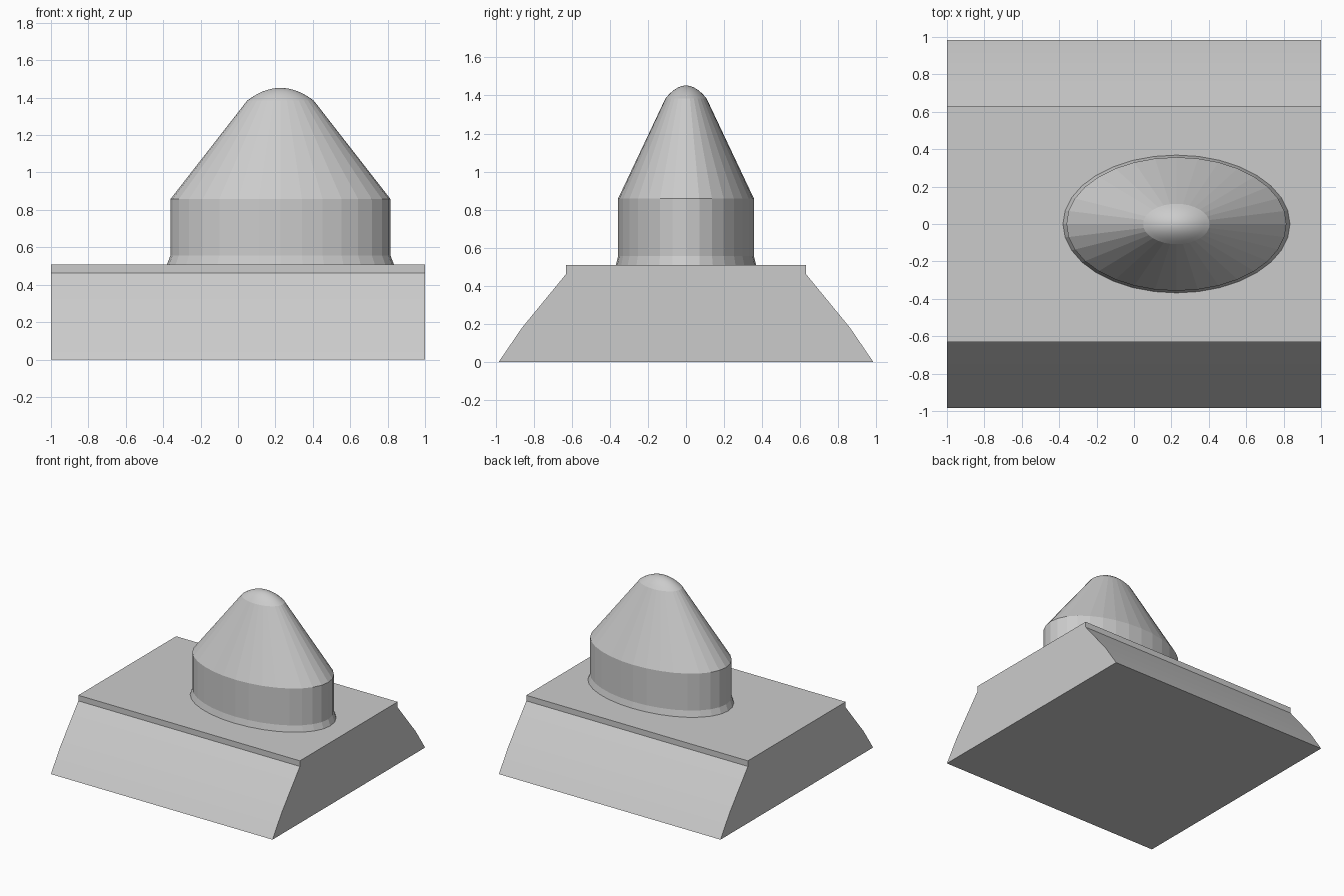
import bpy, bmesh
from math import cos, sin, pi

if "Cube" in bpy.data.objects:
    bpy.data.objects.remove(bpy.data.objects["Cube"])

BASE_TOP = 0.508
SIDES = 32


def make_object(name, bm):
    bmesh.ops.recalc_face_normals(bm, faces=bm.faces)
    mesh = bpy.data.meshes.new(name)
    bm.to_mesh(mesh)
    bm.free()
    obj = bpy.data.objects.new(name, mesh)
    bpy.context.collection.objects.link(obj)
    return obj


# Sloped base: mirrored y-z profile extruded along x
half = [(0.984, 0), (0.863, 0.178), (0.63, 0.462), (0.63, BASE_TOP)]
profile = half + [(-y, z) for y, z in reversed(half)]
bm = bmesh.new()
end = bm.faces.new([bm.verts.new((-1, y, z)) for y, z in profile])
ext = bmesh.ops.extrude_face_region(bm, geom=[end], use_keep_orig=True)
moved = [g for g in ext["geom"] if isinstance(g, bmesh.types.BMVert)]
bmesh.ops.translate(bm, verts=moved, vec=(2, 0, 0))
base = make_object("sloped_base", bm)
bpy.context.view_layer.objects.active = base
base.select_set(True)
bpy.ops.object.shade_smooth_by_angle(angle=pi / 9)

# Oval stud: flared foot, straight collar, cone and rounded tip
rx, ry, cx = 0.588, 0.357, 0.227
tip_r, tip_z, tip_h = 0.303, 1.384, 0.068
rings = [(1.032, BASE_TOP), (1.0, 0.557), (1.0, 0.858)]
rings += [(tip_r * t, tip_z + tip_h * (1 - t * t))
          for t in (1, 0.85, 0.7, 0.55, 0.4, 0.25, 0.12)]
bm = bmesh.new()
loops = [[bm.verts.new((cx + rx * r * cos(2 * pi * i / SIDES),
                        ry * r * sin(2 * pi * i / SIDES), z))
          for i in range(SIDES)] for r, z in rings]
for k, (low, high) in enumerate(zip(loops, loops[1:])):
    for i in range(SIDES):
        j = (i + 1) % SIDES
        face = bm.faces.new((low[i], low[j], high[j], high[i]))
        face.smooth = k >= 3
apex = bm.verts.new((cx, 0, tip_z + tip_h))
for i in range(SIDES):
    bm.faces.new((loops[-1][i], loops[-1][(i + 1) % SIDES], apex)).smooth = True
bm.faces.new(loops[0][::-1])
make_object("oval_stud", bm)
